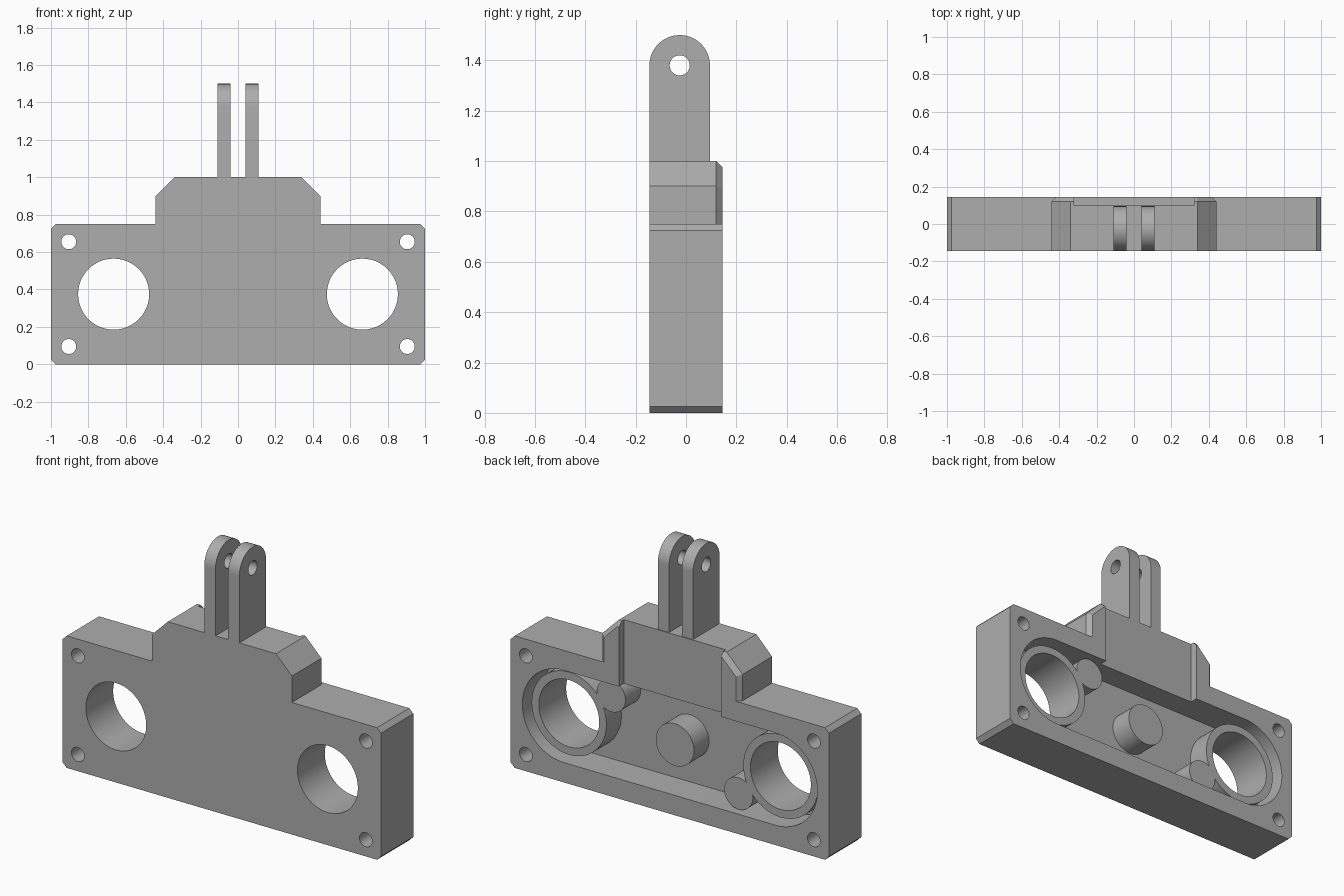
import bpy, bmesh, math
from mathutils import Vector

if "Cube" in bpy.data.objects:
    bpy.data.objects.remove(bpy.data.objects["Cube"])

grey = bpy.data.materials.new("plain_grey")
grey.use_nodes = True
colour = (0.42, 0.42, 0.42, 1)
grey.diffuse_color = colour
grey.node_tree.nodes["Principled BSDF"].inputs["Base Color"].default_value = colour

FRONT, BACK = -0.145, 0.145
FLOOR, RIM = -0.035, 0.1      # pocket floor and height of the inner posts
MID = 0.375                   # height of the plate's centre line
HOLE_X = 0.665


def prism(name, outline, start, end, axis="Y"):
    """Extrude an outline of (across, z) points along Y or X."""
    bm = bmesh.new()
    place = (lambda a, z: (a, start, z)) if axis == "Y" else (lambda a, z: (start, a, z))
    face = bm.faces.new([bm.verts.new(place(a, z)) for a, z in outline])
    push = Vector((0, end - start, 0)) if axis == "Y" else Vector((end - start, 0, 0))
    new = bmesh.ops.extrude_face_region(bm, geom=[face])["geom"]
    bmesh.ops.translate(bm, vec=push, verts=[v for v in new if isinstance(v, bmesh.types.BMVert)])
    bmesh.ops.recalc_face_normals(bm, faces=bm.faces)
    mesh = bpy.data.meshes.new(name)
    bm.to_mesh(mesh)
    bm.free()
    mesh.materials.append(grey)
    obj = bpy.data.objects.new(name, mesh)
    bpy.context.collection.objects.link(obj)
    return obj


def arc(a, z, r, first=0, last=360, steps=48):
    count = steps if last - first == 360 else steps + 1
    angles = [math.radians(first + (last - first) * i / steps) for i in range(count)]
    return [(a + r * math.cos(t), z + r * math.sin(t)) for t in angles]


def mirrored(half):
    return half + [(-x, z) for x, z in reversed(half)]


def combine(target, tool, operation):
    mod = target.modifiers.new("bool", "BOOLEAN")
    mod.operation, mod.solver, mod.object = operation, "EXACT", tool
    bpy.context.view_layer.objects.active = target
    bpy.ops.object.modifier_apply(modifier=mod.name)
    bpy.data.objects.remove(tool)


def add(target, outline, start, end):
    combine(target, prism("addition", outline, start, end), "UNION")


def cut(target, outline, start, end, axis="Y"):
    combine(target, prism("cutter", outline, start, end, axis), "DIFFERENCE")


# Main plate with clipped corners
c = 0.025
housing = prism("housing", mirrored([(1 - c, 0), (1, c), (1, 0.75 - c), (1 - c, 0.75)]), FRONT, BACK)

# Raised centre with a chamfered back edge
raised = prism("raised_centre", mirrored([(0.44, 0.66), (0.44, 0.9), (0.34, 1)]), FRONT, BACK)
bm = bmesh.new()
bm.from_mesh(raised.data)
edges = [e for e in bm.edges if all(v.co.y > 0 for v in e.verts) and any(v.co.z > 0.7 for v in e.verts)]
bmesh.ops.bevel(bm, geom=edges, offset=c, segments=1, affect="EDGES")
bm.to_mesh(raised.data)
bm.free()
combine(housing, raised, "UNION")

# Rounded pocket in the back, and the slot that opens it to the top
pocket_r = 0.262
cut(housing, arc(HOLE_X, MID, pocket_r, -90, 90) + arc(-HOLE_X, MID, pocket_r, 90, 270), FLOOR, 0.3)
cut(housing, mirrored([(0.32, 0.5), (0.32, 1.2)]), RIM, 0.3)

# Posts and tubes standing in the pocket
root = FLOOR - 0.03
add(housing, arc(0, MID, 0.12), root, RIM)
for s in (1, -1):
    add(housing, arc(s * HOLE_X, MID, 0.235), root, RIM)
    add(housing, arc(s * 0.4, MID + s * 0.17, 0.09), root, RIM)

# Large bores and corner screw holes
for s in (1, -1):
    cut(housing, arc(s * HOLE_X, MID, 0.19), -0.4, 0.4)
    for z in (0.095, 0.655):
        cut(housing, arc(s * 0.905, z, 0.04, steps=32), -0.4, 0.4)

# Two round-topped mounting prongs with a pin hole
parts = [housing]
centre_y, pin_z, prong_r = -0.025, 1.38, 0.12
for side, s in (("left", 1), ("right", -1)):
    outline = [(centre_y - prong_r, 1), (centre_y + prong_r, 1)] + arc(centre_y, pin_z, prong_r, 0, 180)
    prong = prism(side + "_prong", outline, s * 0.04, s * 0.11, "X")
    cut(prong, arc(centre_y, pin_z, 0.04, steps=32), -0.4, 0.4, "X")
    parts.append(prong)

# Smooth the round walls, keep the corners sharp
bpy.ops.object.select_all(action="DESELECT")
for part in parts:
    part.select_set(True)
bpy.context.view_layer.objects.active = housing
bpy.ops.object.shade_smooth_by_angle(angle=math.radians(30))
